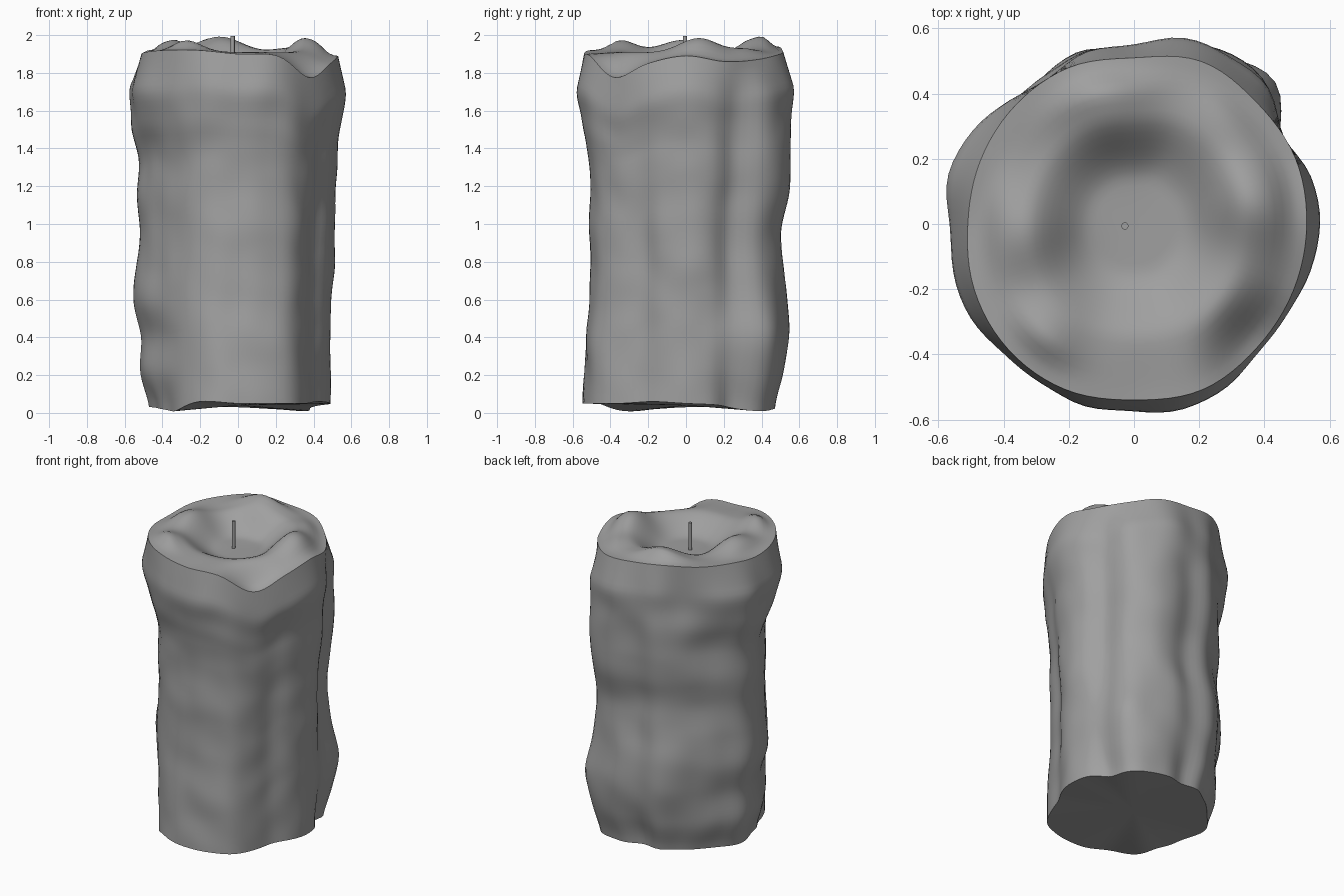
import bpy, bmesh, math
from mathutils import Vector, noise

cube = bpy.data.objects.get("Cube")
if cube:
    bpy.data.objects.remove(cube, do_unlink=True)

SEGMENTS, RINGS, TOP_RINGS = 96, 64, 22


def make_material(name, colour):
    mat = bpy.data.materials.new(name)
    mat.use_nodes = True
    mat.diffuse_color = colour
    mat.node_tree.nodes["Principled BSDF"].inputs["Base Color"].default_value = colour
    return mat


def spline(p0, p1, p2, p3, t):
    return p1 + 0.5 * t * (p2 - p0 + t * (2 * p0 - 5 * p1 + 4 * p2 - p3
                                          + t * (3 * (p1 - p2) + p3 - p0)))


def around(values, angle):
    """Smooth closed curve through evenly spaced values around the axis."""
    n = len(values)
    u = (angle / math.tau % 1) * n
    i = int(u)
    return spline(*(values[(i + k) % n] for k in (-1, 0, 1, 2)), u - i)


def along(values, t):
    """Smooth open curve through evenly spaced values."""
    n = len(values) - 1
    u = min(max(t, 0), 0.9999) * n
    i = int(u)
    return spline(*(values[min(max(i + k, 0), n)] for k in (-1, 0, 1, 2)), u - i)


def smooth(t):
    t = min(max(t, 0), 1)
    return t * t * (3 - 2 * t)


def mix(a, b, t):
    return a + (b - a) * t


# Wax outlines from +x towards +y: the wall, the shoulder and the rim
wall = [.495, .495, .47, .545, .555, .54, .50, .525, .50, .49, .50, .525,
        .51, .485, .465, .475, .50, .51, .505, .515, .525, .49, .455, .475]
shoulder = [.57, .56, .53, .585, .59, .59, .55, .55, .52, .54, .57, .59,
            .565, .575, .575, .56, .565, .58, .575, .59, .575, .55, .55, .56]
rim = [.53, .535, .53, .54, .51, .52, .515, .51,
       .51, .53, .545, .55, .54, .55, .535, .53]
# Height of the rim and of the foot around the axis
rim_height = [1.89, 1.86, 1.87, 1.90, 1.92, 1.94, 1.93, 1.92,
              1.90, 1.91, 1.92, 1.92, 1.90, 1.89, 1.775, 1.85]
foot_height = [.05, .04, .01, .02, .03, .03, .03, .03,
               .03, .02, .01, .06, .05, .05, .05, .06]
# Swelling of the wall from foot to shoulder, for the right, back, left and front
swelling = [[-.005, -.005, -.005, 0, .01, .015, .02, .035, .03, 0, 0],
            [-.06, -.01, .02, .01, -.01, -.02, .01, .03, .03, 0, 0],
            [-.05, 0, -.01, .035, .02, .005, .02, .005, .045, 0, 0],
            [.04, .025, .02, .005, 0, 0, 0, .005, .03, 0, 0]]
# Lumps and dents in the wall: angle, height share, amount
lumps = [(42, .2, .06), (-25, .42, -.02), (-13, .45, .015), (60, .6, .015), (110, .3, .02)]
# Crests of wax on the top: x, y, height, spread
crests = [(.36, .07, .075, .14), (-.09, .39, .075, .16), (-.33, -.02, .065, .15),
          (-.28, -.35, .06, .12), (.3, .34, .03, .12)]


def wall_radius(angle, t):
    c, s = math.cos(angle), math.sin(angle)
    weights = (max(c, 0) ** 2, max(s, 0) ** 2, max(-c, 0) ** 2, max(-s, 0) ** 2)
    r = around(wall, angle) + sum(w * along(p, t) for w, p in zip(weights, swelling))
    for degrees, height, amount in lumps:
        turn = math.cos(angle - math.radians(degrees))
        r += amount * math.exp(18 * (turn - 1) - ((t - height) / .13) ** 2)
    r = mix(r, around(shoulder, angle), smooth((t - .74) / .15))
    r = mix(r, around(rim, angle), max(0, (t - .9) / .1))
    # Drips run down the wall, so the noise is stretched vertically
    drips = noise.noise(Vector((c * 2.6, s * 2.6, t * 3)))
    dents = noise.noise(Vector((c * 3 + 9, s * 3, t * 9)))
    return r + (.008 * drips + .01 * dents) * (1 - smooth((t - .8) / .2))


def top_height(x, y, fraction, edge):
    basin = 1.815
    level = mix(1.91, edge, smooth((fraction - .65) / .35))
    z = mix(basin, level, smooth((fraction - .25) / .42))
    fade = smooth((1 - fraction) / .22)
    for cx, cy, height, spread in crests:
        z += fade * height * math.exp(-((x - cx) ** 2 + (y - cy) ** 2) / spread ** 2)
    return min(z, 2.0)


def finish(bm, name, mat, sharp):
    bmesh.ops.recalc_face_normals(bm, faces=bm.faces)
    mesh = bpy.data.meshes.new(name)
    bm.to_mesh(mesh)
    bm.free()
    mesh.materials.append(mat)
    obj = bpy.data.objects.new(name, mesh)
    bpy.context.collection.objects.link(obj)
    bpy.ops.object.select_all(action="DESELECT")
    obj.select_set(True)
    bpy.context.view_layer.objects.active = obj
    bpy.ops.object.shade_smooth_by_angle(angle=math.radians(sharp))


def bridge(bm, lower, upper):
    for i in range(SEGMENTS):
        j = (i + 1) % SEGMENTS
        bm.faces.new((lower[i], lower[j], upper[j], upper[i]))


def cap(bm, ring, z):
    centre = bm.verts.new((0, 0, z))
    for i in range(SEGMENTS):
        bm.faces.new((ring[i], ring[(i + 1) % SEGMENTS], centre))


grey = make_material("wax_grey", (.35, .35, .35, 1))
angles = [math.tau * i / SEGMENTS for i in range(SEGMENTS)]

# Candle body: wall, then melted top, then base
bm = bmesh.new()
rings = []
for k in range(RINGS + 1):
    t = k / RINGS
    ring = []
    for a in angles:
        r = wall_radius(a, t)
        z = mix(around(foot_height, a), around(rim_height, a), t)
        ring.append(bm.verts.new((r * math.cos(a), r * math.sin(a), z)))
    rings.append(ring)
for k in range(1, TOP_RINGS):
    f = 1 - k / TOP_RINGS
    ring = []
    for edge in rings[RINGS]:
        x, y = edge.co.x * f, edge.co.y * f
        ring.append(bm.verts.new((x, y, top_height(x, y, f, edge.co.z))))
    rings.append(ring)
for lower, upper in zip(rings, rings[1:]):
    bridge(bm, lower, upper)
cap(bm, rings[-1], top_height(0, 0, 0, 1.9))
cap(bm, rings[0], .04)
finish(bm, "candle_body", grey, 50)

# Wick
bm = bmesh.new()
bmesh.ops.create_cone(bm, cap_ends=True, segments=16, radius1=.011, radius2=.011, depth=.22)
bmesh.ops.translate(bm, verts=bm.verts, vec=(-.028, -.006, 1.885))
finish(bm, "wick", grey, 40)
